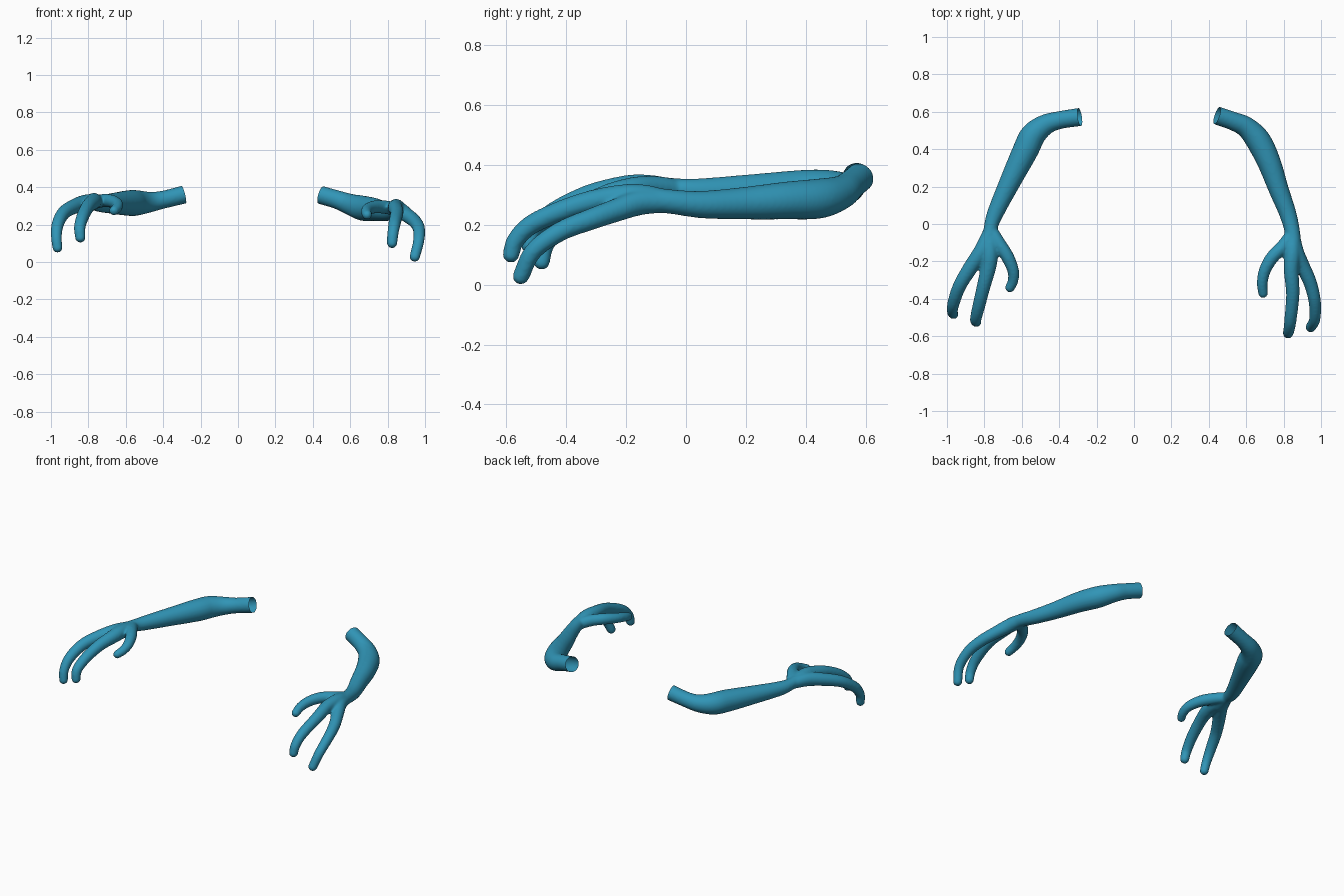
import bpy, bmesh, math
from mathutils import Vector

if "Cube" in bpy.data.objects:
    bpy.data.objects.remove(bpy.data.objects["Cube"])

teal = bpy.data.materials.new("teal skin")
teal.diffuse_color = (0.03, 0.30, 0.47, 1)
teal.use_nodes = True
teal.node_tree.nodes["Principled BSDF"].inputs["Base Color"].default_value = teal.diffuse_color


def spline(points, steps=6):
    """Smooth path through (x, y, z, radius) points."""
    p = [Vector(q) for q in points]
    p = [2 * p[0] - p[1]] + p + [2 * p[-1] - p[-2]]
    out = []
    for i in range(1, len(p) - 2):
        a, b, c, d = p[i - 1:i + 3]
        for s in range(steps):
            t = s / steps
            out.append(0.5 * (2 * b + (c - a) * t + (2 * a - 5 * b + 4 * c - d) * t * t
                              + (3 * b - a - 3 * c + d) * t ** 3))
    return out + [p[-2]]


def add_limb(bm, points, sides=20):
    """Closed round tube with a ball at its last point."""
    path = spline(points)
    rings = []
    for i, q in enumerate(path):
        a, b = path[max(i - 1, 0)].to_3d(), path[min(i + 1, len(path) - 1)].to_3d()
        t = (b - a).normalized()
        u = t.cross(Vector((0.3, 0.2, 1))).normalized()
        if rings and u.dot(last_u) < 0:
            u = -u
        last_u = u
        v = t.cross(u)
        rings.append([bm.verts.new(q.to_3d() + q[3] * (
            u * math.cos(k * math.tau / sides) + v * math.sin(k * math.tau / sides)))
            for k in range(sides)])
    for r, s in zip(rings, rings[1:]):
        for k in range(sides):
            n = (k + 1) % sides
            bm.faces.new((r[k], r[n], s[n], s[k]))
    bm.faces.new(rings[0][::-1])
    bm.faces.new(rings[-1])
    ball = bmesh.ops.create_icosphere(bm, subdivisions=3, radius=path[-1][3])
    bmesh.ops.translate(bm, verts=ball["verts"], vec=path[-1].to_3d())


def build_arm(name, limbs):
    # the first limb is the arm; extend it past the shoulder end, cut later
    a, b = Vector(limbs[0][0]), Vector(limbs[0][1])
    end = a.to_3d()
    out = (end - b.to_3d()).normalized()
    extra = (*(end + out * 0.06), a[3])
    bm = bmesh.new()
    add_limb(bm, [extra] + limbs[0])
    for limb in limbs[1:]:
        add_limb(bm, limb)
    bmesh.ops.recalc_face_normals(bm, faces=bm.faces)
    mesh = bpy.data.meshes.new(name)
    bm.to_mesh(mesh)
    bm.free()
    obj = bpy.data.objects.new(name, mesh)
    bpy.context.collection.objects.link(obj)
    # fuse the limbs into one skin
    rm = obj.modifiers.new("fuse", 'REMESH')
    rm.mode = 'VOXEL'
    rm.voxel_size = 0.007
    sm = obj.modifiers.new("soften", 'SMOOTH')
    sm.factor = 0.5
    sm.iterations = 8
    dg = bpy.context.evaluated_depsgraph_get()
    skin = bpy.data.meshes.new_from_object(obj.evaluated_get(dg))
    obj.modifiers.clear()
    # open the sleeve end
    bm = bmesh.new()
    bm.from_mesh(skin)
    bmesh.ops.bisect_plane(bm, geom=bm.verts[:] + bm.edges[:] + bm.faces[:],
                           plane_co=end, plane_no=out, clear_outer=True)
    for f in bm.faces:
        f.smooth = True
        f.material_index = 0
    bm.to_mesh(skin)
    bm.free()
    skin.materials.clear()
    skin.materials.append(teal)
    obj.data = skin


# arm, outer finger, middle finger, thumb: (x, y, z, radius)
build_arm("left_arm", [
    [(-.29, .572, .36, .049), (-.40, .555, .333, .048), (-.475, .53, .32, .056),
     (-.54, .475, .316, .068), (-.582, .39, .315, .069), (-.668, .214, .313, .056),
     (-.743, .053, .312, .044), (-.768, -.03, .319, .037), (-.78, -.13, .322, .044)],
    [(-.768, -.03, .319, .034), (-.812, -.14, .318, .043), (-.875, -.235, .297, .04),
     (-.932, -.33, .262, .036), (-.964, -.42, .2, .033), (-.971, -.468, .135, .029),
     (-.965, -.482, .076, .027)],
    [(-.768, -.03, .319, .034), (-.77, -.14, .325, .044), (-.776, -.22, .32, .042),
     (-.803, -.33, .295, .037), (-.83, -.44, .243, .034), (-.846, -.508, .185, .031),
     (-.843, -.523, .131, .028)],
    [(-.766, -.03, .319, .034), (-.72, -.107, .328, .036), (-.676, -.176, .325, .035),
     (-.646, -.25, .31, .031), (-.647, -.305, .29, .028), (-.663, -.34, .275, .026)],
])
build_arm("right_arm", [
    [(.444, .58, .358, .049), (.53, .55, .333, .05), (.60, .517, .308, .057),
     (.665, .445, .288, .067), (.722, .33, .281, .063), (.773, .187, .272, .054),
     (.823, .053, .268, .046), (.848, -.053, .278, .041), (.85, -.15, .288, .045)],
    [(.85, -.053, .278, .036), (.866, -.15, .276, .043), (.904, -.23, .25, .039),
     (.944, -.32, .218, .036), (.967, -.42, .178, .033), (.966, -.51, .112, .03),
     (.945, -.552, .028, .028)],
    [(.848, -.053, .278, .036), (.847, -.15, .292, .044), (.841, -.25, .29, .04),
     (.849, -.374, .262, .036), (.837, -.508, .206, .033), (.828, -.568, .15, .03),
     (.824, -.585, .101, .028)],
    [(.848, -.053, .278, .036), (.795, -.122, .292, .036), (.738, -.18, .295, .035),
     (.699, -.25, .285, .032), (.686, -.315, .27, .029), (.69, -.37, .252, .026)],
])
